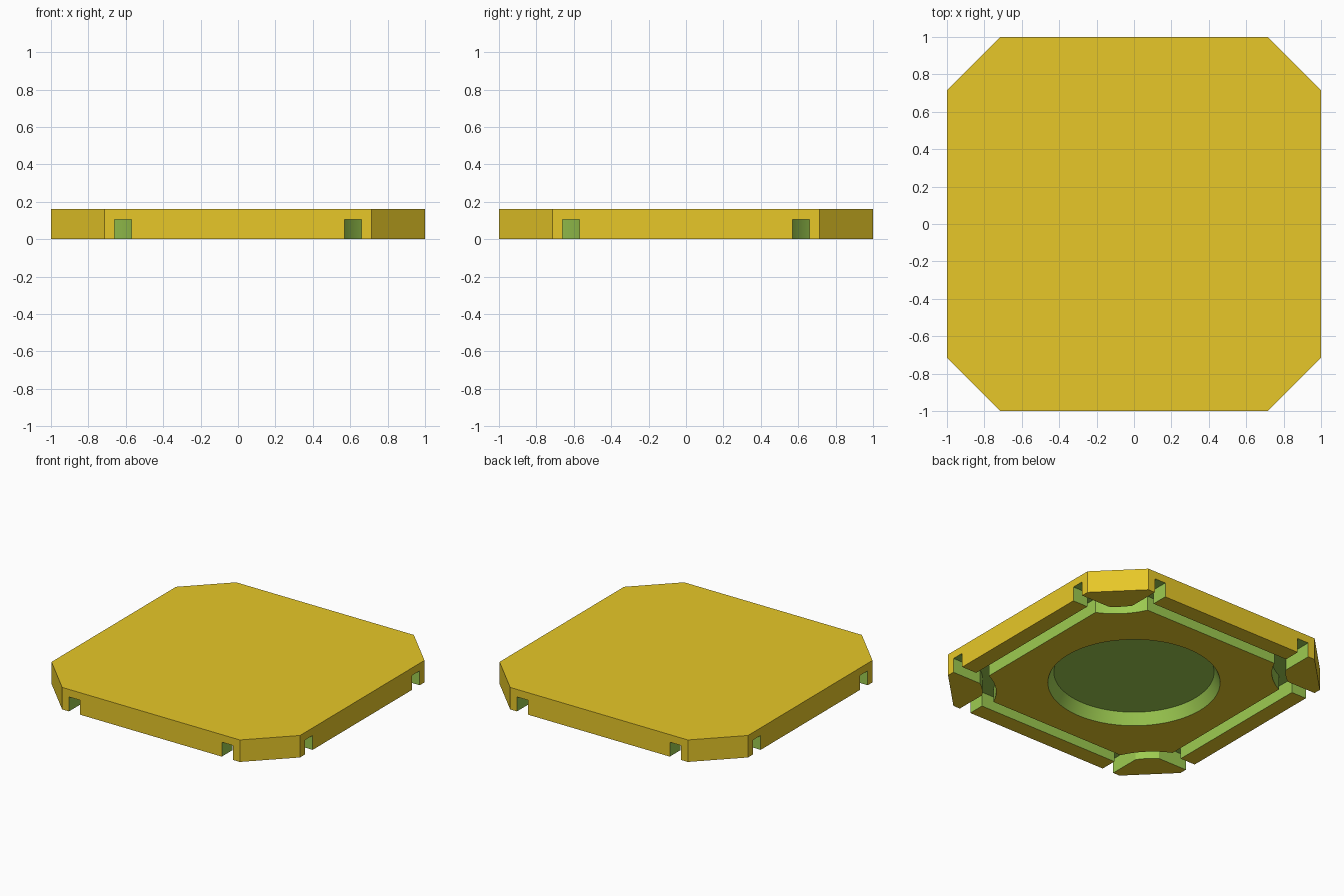
import bpy, bmesh, math
from mathutils import Matrix

if "Cube" in bpy.data.objects:
    bpy.data.objects.remove(bpy.data.objects["Cube"])

HEIGHT, CHAMFER = 0.16, 0.715        # slab thickness, start of the cut corners
GROOVE_TOP = 0.105                   # groove depth from the underside
DISH_TOP = 0.08                      # round recess depth


def material(name, rgb):
    m = bpy.data.materials.new(name)
    m.diffuse_color = (*rgb, 1)
    m.use_nodes = True
    m.node_tree.nodes["Principled BSDF"].inputs["Base Color"].default_value = m.diffuse_color
    return m


def prism(name, outline, z0, z1):
    """Extrude a flat outline between two heights."""
    bm = bmesh.new()
    face = bm.faces.new([bm.verts.new((x, y, z0)) for x, y in outline])
    res = bmesh.ops.extrude_face_region(bm, geom=[face])
    top = [v for v in res["geom"] if isinstance(v, bmesh.types.BMVert)]
    bmesh.ops.translate(bm, verts=top, vec=(0, 0, z1 - z0))
    bmesh.ops.recalc_face_normals(bm, faces=bm.faces)
    mesh = bpy.data.meshes.new(name)
    bm.to_mesh(mesh)
    bm.free()
    obj = bpy.data.objects.new(name, mesh)
    bpy.context.collection.objects.link(obj)
    return obj


def rect(x0, x1, y0, y1):
    return [(x0, y0), (x1, y0), (x1, y1), (x0, y1)]


def arc(r, n=24, limit=0.12):
    """Arc around the corner point (1, 1), ending on the side grooves."""
    a0 = math.asin(limit / r)
    a1 = math.pi / 2 - a0
    return [(1 - r * math.cos(a0 + (a1 - a0) * i / n),
             1 - r * math.sin(a0 + (a1 - a0) * i / n)) for i in range(n + 1)]


# Slab with cut corners
c = CHAMFER
tile = prism("tile", [(-c, -1), (c, -1), (1, -c), (1, c),
                      (c, 1), (-c, 1), (-1, c), (-1, -c)], 0, HEIGHT)

# Groove shapes for one side and one corner, repeated four times
shapes = {
    "side_groove": rect(-0.6, 0.6, 0.79, 0.88),
    "right_opening": rect(0.57, 0.66, 0.76, 1.1),
    "left_opening": rect(-0.66, -0.57, 0.76, 1.1),
    "corner_groove": arc(0.50) + arc(0.41)[::-1],
}
cutters = []
for name, outline in shapes.items():
    for k in range(4):
        cut = prism(name + "_cutter", outline, -0.05, GROOVE_TOP)
        cut.data.transform(Matrix.Rotation(k * math.pi / 2, 4, 'Z'))
        cutters.append(cut)

# Round recess with a sloping wall
bm = bmesh.new()
z_low = -0.02
bmesh.ops.create_cone(bm, cap_ends=True, segments=96, radius1=0.578,
                      radius2=0.528, depth=DISH_TOP - z_low)
bmesh.ops.translate(bm, verts=bm.verts, vec=(0, 0, (DISH_TOP + z_low) / 2))
mesh = bpy.data.meshes.new("dish_cutter")
bm.to_mesh(mesh)
bm.free()
dish = bpy.data.objects.new("dish_cutter", mesh)
bpy.context.collection.objects.link(dish)
cutters.append(dish)

# Cut everything out of the slab
for cut in cutters:
    cut.hide_render = True
    mod = tile.modifiers.new("cut", 'BOOLEAN')
    mod.operation = 'DIFFERENCE'
    mod.solver = 'EXACT'
    mod.object = cut
bpy.context.view_layer.update()
deps = bpy.context.evaluated_depsgraph_get()
result = bpy.data.meshes.new_from_object(tile.evaluated_get(deps))
tile.modifiers.clear()
tile.data = result
for cut in cutters:
    bpy.data.objects.remove(cut)

# Outer skin yellow, cut faces green
result.materials.clear()
result.materials.append(material("yellow", (0.947, 0.680, 0.025)))
result.materials.append(material("green", (0.338, 0.597, 0.082)))
for p in result.polygons:
    x, y, z = (abs(v) for v in p.center)
    flat_skin = abs(p.normal.z) > 0.9 and (z < 0.001 or z > HEIGHT - 0.001)
    side_skin = abs(p.normal.z) < 0.1 and max(x, y, (x + y) / (1 + c)) > 0.999
    p.material_index = 0 if flat_skin or side_skin else 1

# Smooth the curved walls, keep the edges sharp
bpy.ops.object.select_all(action='DESELECT')
tile.select_set(True)
bpy.context.view_layer.objects.active = tile
bpy.ops.object.shade_smooth_by_angle(angle=math.radians(25))
